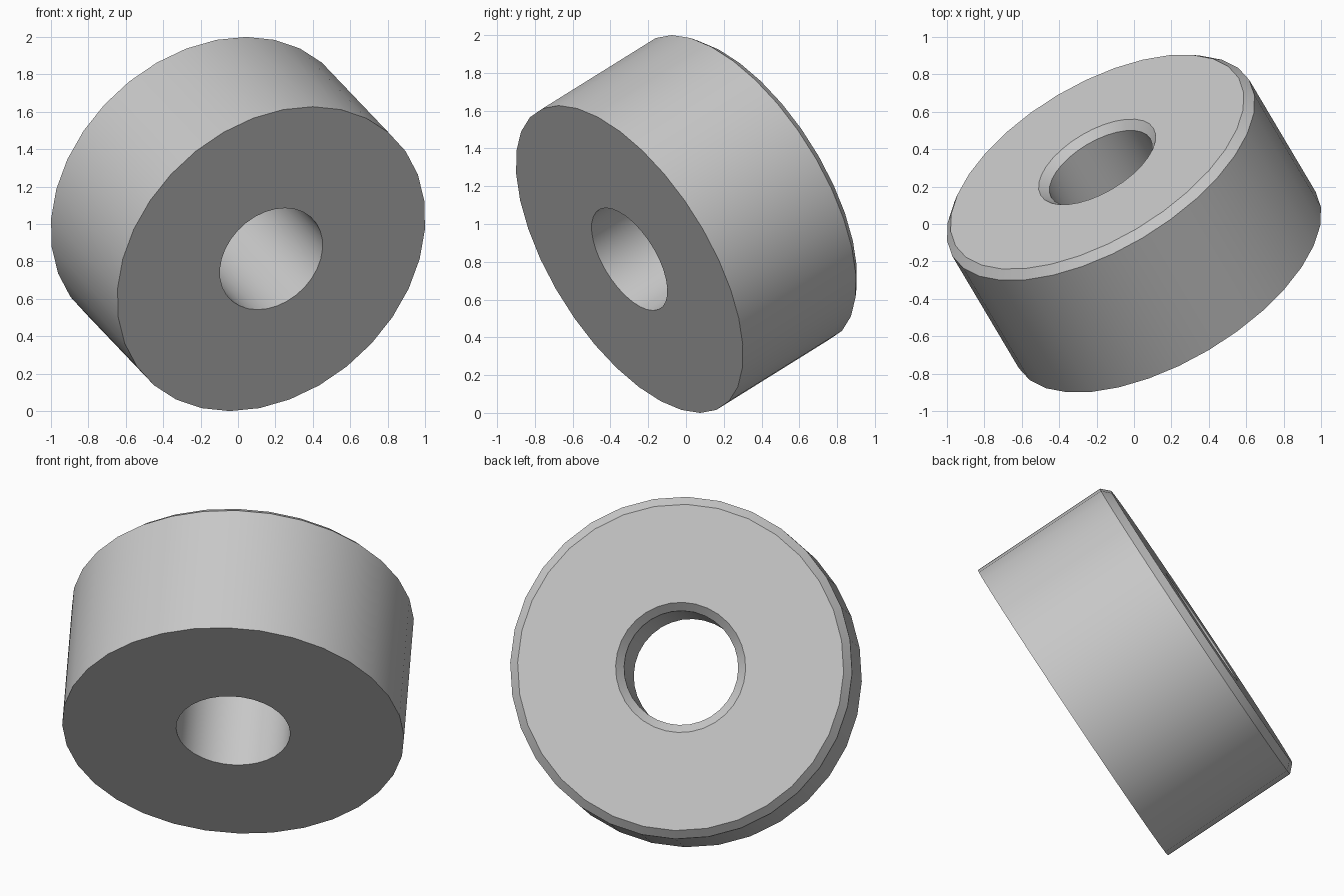
import bpy
import bmesh
import math
from mathutils import Vector, Matrix

cube = bpy.data.objects.get("Cube")
if cube:
    bpy.data.objects.remove(cube, do_unlink=True)

# Grey material
grey = bpy.data.materials.new("plain_grey")
grey.use_nodes = True
colour = (0.58, 0.58, 0.58, 1)
grey.diffuse_color = colour
grey.node_tree.nodes["Principled BSDF"].inputs["Base Color"].default_value = colour

SIDES = 32
outer, bore = 0.923, 0.308      # radii
height, chamfer = 0.79, 0.043   # straight wall, then the chamfered rim
base = -height / 2
shoulder = height / 2
top = shoulder + chamfer

# Cross-section of the ring: radius and height along the axis
profile = [(bore, base), (outer, base), (outer, shoulder),
           (outer - chamfer, top), (bore + chamfer, top), (bore, shoulder)]

# Revolve the cross-section into a closed ring
bm = bmesh.new()
loops = []
for i in range(SIDES):
    a = 2 * math.pi * i / SIDES
    loops.append([bm.verts.new((r * math.cos(a), r * math.sin(a), h)) for r, h in profile])
count = len(profile)
for i in range(SIDES):
    here, there = loops[i], loops[(i + 1) % SIDES]
    for j in range(count):
        k = (j + 1) % count
        bm.faces.new((here[j], there[j], there[k], here[k]))
bmesh.ops.recalc_face_normals(bm, faces=bm.faces)

# Tilt the axis towards the back, up and to the side
axis = Vector((-0.45, 0.758, 0.472)).normalized()
tilt = axis.to_track_quat('Z', 'Y').to_matrix().to_4x4()
bmesh.ops.transform(bm, matrix=Matrix.Translation((0, 0, 1)) @ tilt, verts=bm.verts)

mesh = bpy.data.meshes.new("chamfered_ring")
bm.to_mesh(mesh)
bm.free()
mesh.materials.append(grey)
ring = bpy.data.objects.new("chamfered_ring", mesh)
bpy.context.collection.objects.link(ring)

# Smooth walls with sharp rims
bpy.ops.object.select_all(action='DESELECT')
ring.select_set(True)
bpy.context.view_layer.objects.active = ring
bpy.ops.object.shade_smooth_by_angle(angle=math.radians(30))
